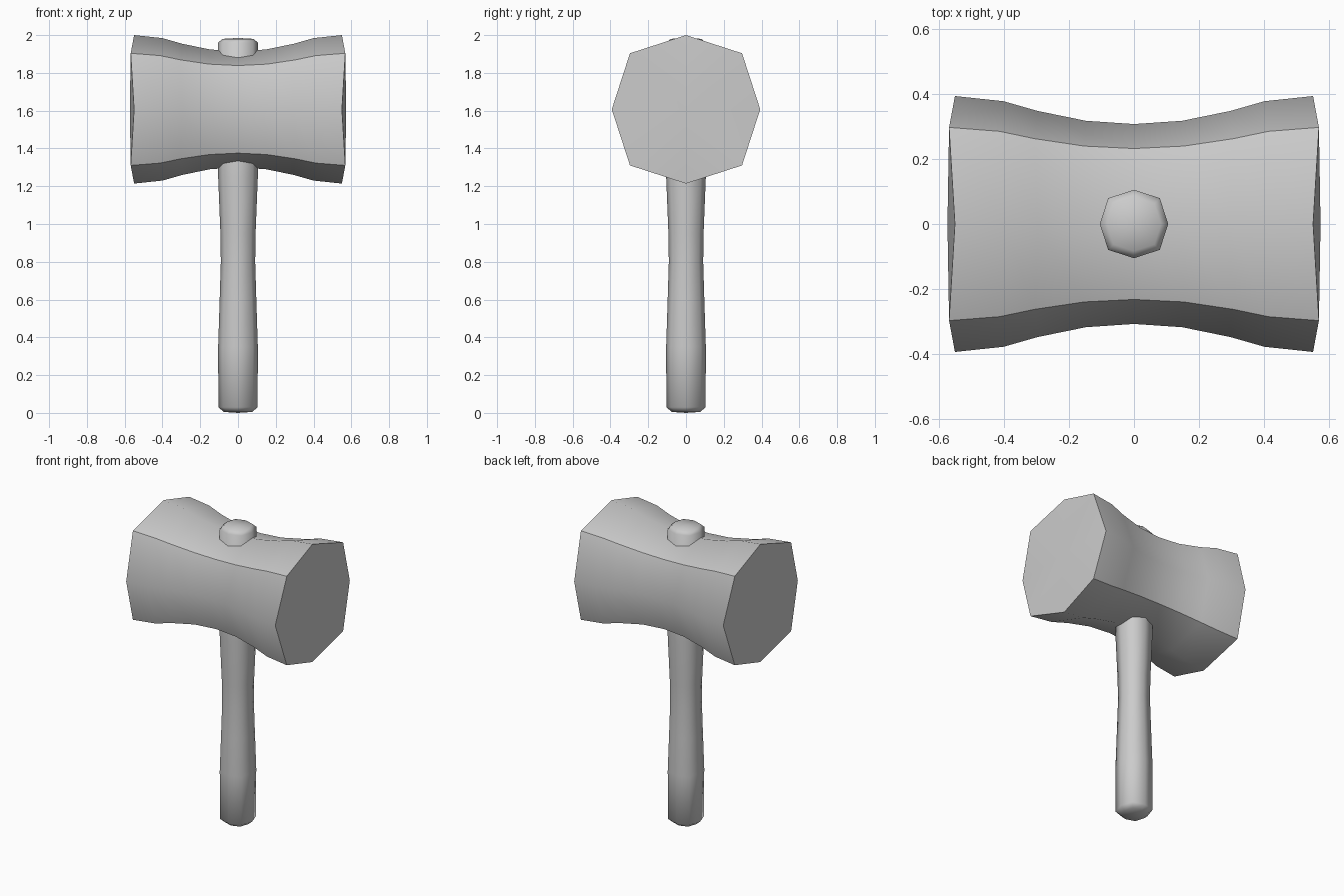
import bpy, bmesh, math
from mathutils import Matrix

if "Cube" in bpy.data.objects:
    bpy.data.objects.remove(bpy.data.objects["Cube"])

def lathe8(name, profile, matrix, angle):
    """Loft octagons along local z; profile rows: (z, corner radius, diagonal offset, diagonal z shift)."""
    bm = bmesh.new()
    rings = []
    for z, r, d, dz in profile:
        pts = [(r, 0, z), (d, d, z + dz), (0, r, z), (-d, d, z + dz),
               (-r, 0, z), (-d, -d, z + dz), (0, -r, z), (d, -d, z + dz)]
        rings.append([bm.verts.new(p) for p in pts])
    for a, b in zip(rings, rings[1:]):
        for i in range(8):
            j = (i + 1) % 8
            bm.faces.new((a[i], a[j], b[j], b[i]))
    # slightly domed end caps
    for ring, s in ((rings[0], -1), (rings[-1], 1)):
        z = ring[1].co.z + s * 0.005
        c = bm.verts.new((0, 0, z))
        for i in range(8):
            bm.faces.new((ring[i], ring[(i + 1) % 8], c))
    bmesh.ops.recalc_face_normals(bm, faces=bm.faces)
    bm.transform(matrix)
    me = bpy.data.meshes.new(name)
    bm.to_mesh(me)
    bm.free()
    ob = bpy.data.objects.new(name, me)
    bpy.context.collection.objects.link(ob)
    bpy.ops.object.select_all(action='DESELECT')
    ob.select_set(True)
    bpy.context.view_layer.objects.active = ob
    bpy.ops.object.shade_smooth_by_angle(angle=math.radians(angle))
    return ob

# Waisted mallet head, axis along x
half = [(0.0, 0.307), (0.148, 0.317), (0.295, 0.347), (0.40, 0.377), (0.55, 0.393)]
full = [(-x, r) for x, r in half[:0:-1]] + half
head = [(x, r, r * 0.755, 0.018 * x / 0.55) for x, r in full]
lathe8("mallet_head", head,
       Matrix.Translation((0, 0, 1.607)) @ Matrix.Rotation(math.pi / 2, 4, 'Y'), 50)

# Handle passing through the head, with chamfered ends
shaft = [(0.005, 0.075), (0.03, 0.104), (0.35, 0.105), (0.60, 0.097), (0.80, 0.091),
         (0.95, 0.093), (1.25, 0.105), (1.96, 0.105), (1.98, 0.083)]
lathe8("handle", [(z, r, r * 0.755, 0) for z, r in shaft], Matrix.Identity(4), 60)
